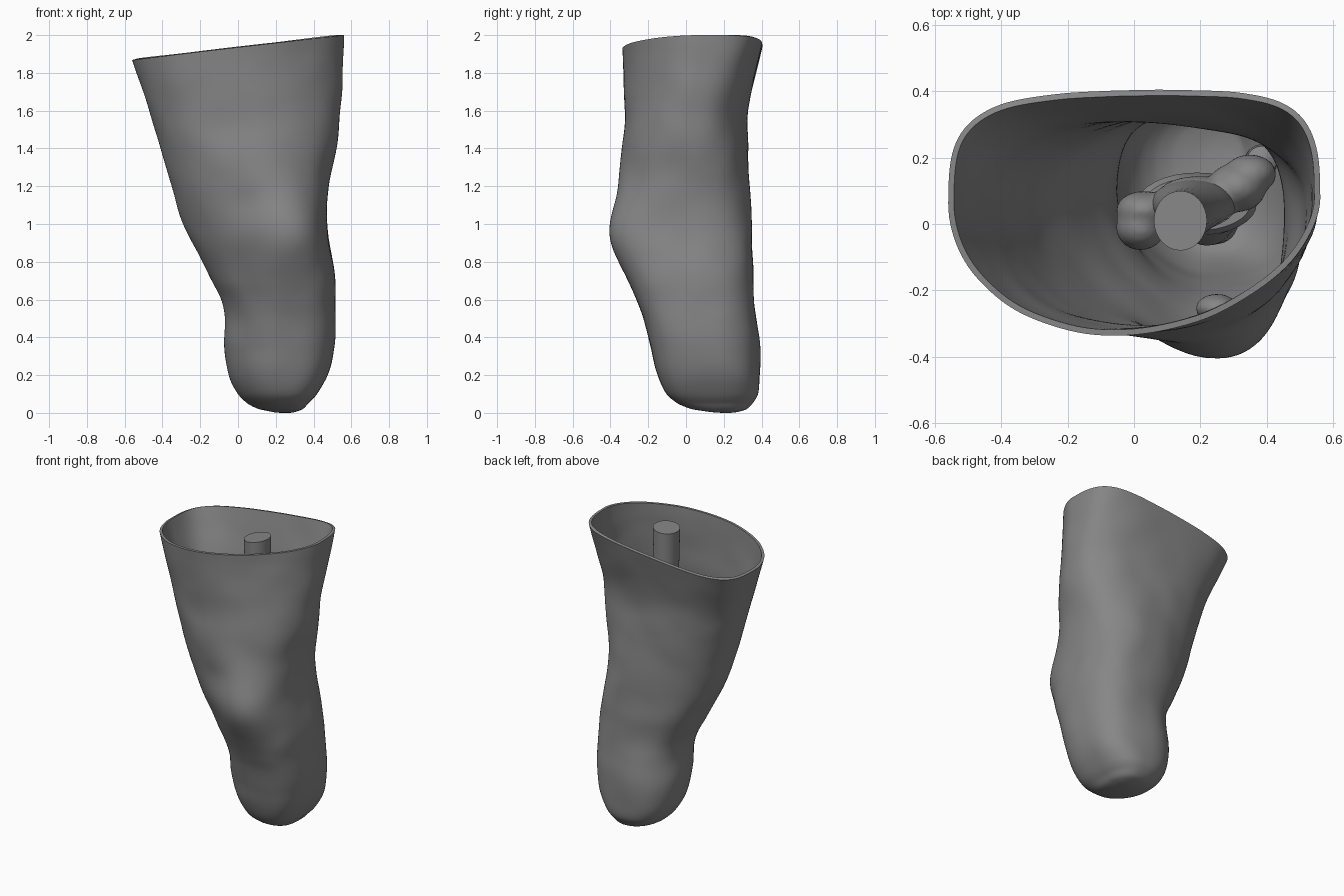
import bpy, bmesh, math
from mathutils import Vector, noise

if "Cube" in bpy.data.objects:
    bpy.data.objects.remove(bpy.data.objects["Cube"])

# skin profile: height, left, right, front, back, front-apex x, back squareness
KEYS = [
    (0.00, .23, .27, .20, .23, .25, 2.0), (0.012, .15, .325, .08, .30, .25, 2.1),
    (0.05, .05, .37, -.045, .352, .23, 2.3), (0.10, .00, .418, -.105, .382, .22, 2.4),
    (0.20, -.05, .475, -.15, .39, .21, 2.5), (0.35, -.073, .51, -.187, .384, .21, 2.5),
    (0.50, -.07, .517, -.225, .37, .22, 2.5), (0.60, -.09, .517, -.26, .36, .23, 2.5),
    (0.70, -.14, .513, -.295, .355, .23, 2.5), (0.80, -.19, .50, -.318, .353, .22, 2.5),
    (1.00, -.29, .47, -.335, .342, .20, 2.4), (1.20, -.35, .48, -.352, .335, .14, 2.4),
    (1.40, -.41, .522, -.343, .33, .05, 2.4), (1.60, -.47, .542, -.325, .33, -.02, 2.5),
    (1.80, -.537, .555, -.33, .37, -.05, 3.1), (2.00, -.603, .56, -.34, .418, -.05, 3.8)]

# local bumps and hollows: x, y, z, spread, amount
BUMPS = [(.25, -.34, .95, .13, .08), (.05, -.36, 1.12, .07, -.016),
         (.36, -.30, 1.27, .08, -.016), (-.05, -.33, 1.5, .10, -.012),
         (.10, -.34, 1.68, .10, .01), (.48, -.1, 1.33, .08, -.008),
         (.02, -.25, .80, .08, -.014), (.12, .38, .35, .09, .01),
         (.10, .34, 1.05, .12, .008), (.2, .33, 1.5, .10, -.01)]


def section(z):
    """Smooth interpolation of the profile table."""
    n = len(KEYS)
    i = max(k for k in range(n - 1) if KEYS[k][0] <= z or k == 0)
    a, b = KEYS[i], KEYS[i + 1]
    p, q = KEYS[max(i - 1, 0)], KEYS[min(i + 2, n - 1)]
    h = b[0] - a[0]
    t = min(max((z - a[0]) / h, 0), 1)
    out = []
    for c in range(1, 7):
        if b[0] <= .05:     # quick steps across the tight bottom curve
            out.append(a[c] + (b[c] - a[c]) * (t ** .6))
            continue
        ma = (b[c] - p[c]) / (b[0] - p[0]) * h
        mb = (q[c] - a[c]) / (q[0] - a[0]) * h
        if a[0] <= .05:
            ma = (b[c] - a[c]) * 1.2
        out.append((2*t**3 - 3*t*t + 1) * a[c] + (t**3 - 2*t*t + t) * ma
                   + (3*t*t - 2*t**3) * b[c] + (t**3 - t*t) * mb)
    return out


def skin_xy(z, ang):
    x0, x1, y0, y1, cx, nb = section(z)
    cy = y0 + (y1 - y0) * .55
    c, s = math.cos(ang), math.sin(ang)
    # the front right corner is fuller low down and flatter at the rim
    k = min(max((z - .5) / 1.4, 0), 1)
    nf = 1.84 + .18 * k if c < 0 else 3.0 - 1.2 * k
    e = 2 / (nb if s > 0 else nf)
    rx = x1 - cx if c > 0 else cx - x0
    ry = y1 - cy if s > 0 else cy - y0
    return (cx + rx * math.copysign(abs(c) ** e, c),
            cy + ry * math.copysign(abs(s) ** e, s))


def skin_point(z, ang):
    # the upper rings lean to match the slanted cut
    lean = .116 * max(0, (z - 1.1) / .835)
    z2 = z + lean * skin_xy(z, ang)[0]
    x, y = skin_xy(z2, ang)
    v = Vector((x, y, z2))
    out = Vector((x - .15, y - .05, 0)).normalized()
    move = sum(a * math.exp(-(v - Vector((bx, by, bz))).length_squared / (2 * r * r))
               for bx, by, bz, r, a in BUMPS)
    move += .005 * noise.noise(v * 6) * min(1, z / .2)
    return v + out * move


def finish(name, bm):
    me = bpy.data.meshes.new(name)
    bm.to_mesh(me)
    bm.free()
    me.materials.append(GREY)
    ob = bpy.data.objects.new(name, me)
    bpy.context.collection.objects.link(ob)
    return ob


def loft(name, rings, cap_top=True):
    """Skin a stack of closed rings, closing the bottom and optionally the top."""
    bm = bmesh.new()
    rows = [[bm.verts.new(p) for p in r] for r in rings]
    n = len(rows[0])
    for a, b in zip(rows, rows[1:]):
        for i in range(n):
            j = (i + 1) % n
            bm.faces.new((a[i], a[j], b[j], b[i]))
    bm.faces.new(rows[0][::-1])
    if cap_top:
        bm.faces.new(rows[-1])
    return finish(name, bm)


def bone(name, spine, slope=0):
    """Round bone from (x, y, z, rx, ry) stations; slope tilts the top cut."""
    rings = []
    for k, (x, y, z, rx, ry) in enumerate(spine):
        tilt = slope if k == len(spine) - 1 else 0
        ring = []
        for i in range(32):
            a = math.tau * i / 32
            px = x + rx * math.cos(a)
            ring.append((px, y + ry * math.sin(a), z + tilt * px))
        rings.append(ring)
    return loft(name, rings)


def lumps(name, balls):
    """Overlapping ellipsoids fused into one organic form."""
    bm = bmesh.new()
    for x, y, z, rx, ry, rz in balls:
        vs = bmesh.ops.create_uvsphere(bm, u_segments=24, v_segments=16, radius=1)['verts']
        for v in vs:
            v.co = Vector((x + v.co.x * rx, y + v.co.y * ry, z + v.co.z * rz))
    ob = finish(name, bm)
    m = ob.modifiers.new("fuse", 'REMESH')
    m.mode, m.voxel_size, m.use_smooth_shade = 'VOXEL', .012, True
    s = ob.modifiers.new("soften", 'SMOOTH')
    s.factor, s.iterations = .5, 6
    return ob


def smooth(ob):
    bpy.ops.object.select_all(action='DESELECT')
    ob.select_set(True)
    bpy.context.view_layer.objects.active = ob
    bpy.ops.object.shade_smooth_by_angle(angle=math.radians(40))


GREY = bpy.data.materials.new("dark_grey")
GREY.diffuse_color = (.24, .24, .24, 1)
GREY.use_nodes = True
GREY.node_tree.nodes["Principled BSDF"].inputs["Base Color"].default_value = GREY.diffuse_color

# skin shell, open at the slanted top
N = 112
levels = [0, .002, .005, .008, .012, .018, .025, .033, .042, .05, .06, .072, .086]
levels += [.1 + (1.935 - .1) * i / 90 for i in range(91)]
skin = loft("skin_shell", [[skin_point(z, math.tau * i / N) for i in range(N)]
                           for z in levels], cap_top=False)
smooth(skin)
soft = skin.modifiers.new("soften", 'LAPLACIANSMOOTH')
soft.iterations, soft.lambda_factor, soft.lambda_border = 2, .2, 0
wall = skin.modifiers.new("wall", 'SOLIDIFY')
wall.thickness, wall.offset = .018, -1
crisp = skin.modifiers.new("crisp_rim", 'EDGE_SPLIT')
crisp.split_angle = math.radians(50)

# thigh bone shaft, cut on the same slant as the skin
femur = bone("thigh_bone_shaft", [
    (.18, .07, .90, .12, .06), (.18, .06, 1.0, .13, .075), (.175, .05, 1.12, .105, .075),
    (.165, .035, 1.28, .085, .075), (.15, .02, 1.5, .078, .08), (.14, .01, 1.75, .078, .086),
    (.14, .01, 1.935, .08, .09)], slope=.116)

# knuckles of the knee joint
condyles = lumps("thigh_bone_knuckles", [
    (.02, -.01, .95, .075, .07, .10), (.03, .04, .94, .085, .06, .12),
    (.31, .11, .94, .09, .075, .12), (.35, .15, .93, .08, .06, .10),
    (.19, .07, .98, .13, .075, .10)])

# kneecap
kneecap = lumps("kneecap", [(.25, -.255, .97, .065, .045, .09)])

# shin bone and calf bone, both cut short
shin = bone("shin_bone", [
    (.26, .02, .24, .03, .03), (.26, .02, .25, .06, .06), (.25, .01, .42, .065, .07),
    (.22, .02, .60, .085, .085), (.20, .05, .72, .14, .09), (.19, .06, .79, .18, .095),
    (.19, .06, .82, .16, .08)])
calf = bone("calf_bone", [
    (.37, .20, .28, .015, .015), (.37, .20, .29, .033, .033), (.38, .20, .55, .033, .033),
    (.385, .19, .68, .05, .05), (.385, .19, .74, .045, .045), (.385, .19, .76, .02, .02)])

for part in (femur, shin, calf):
    smooth(part)
